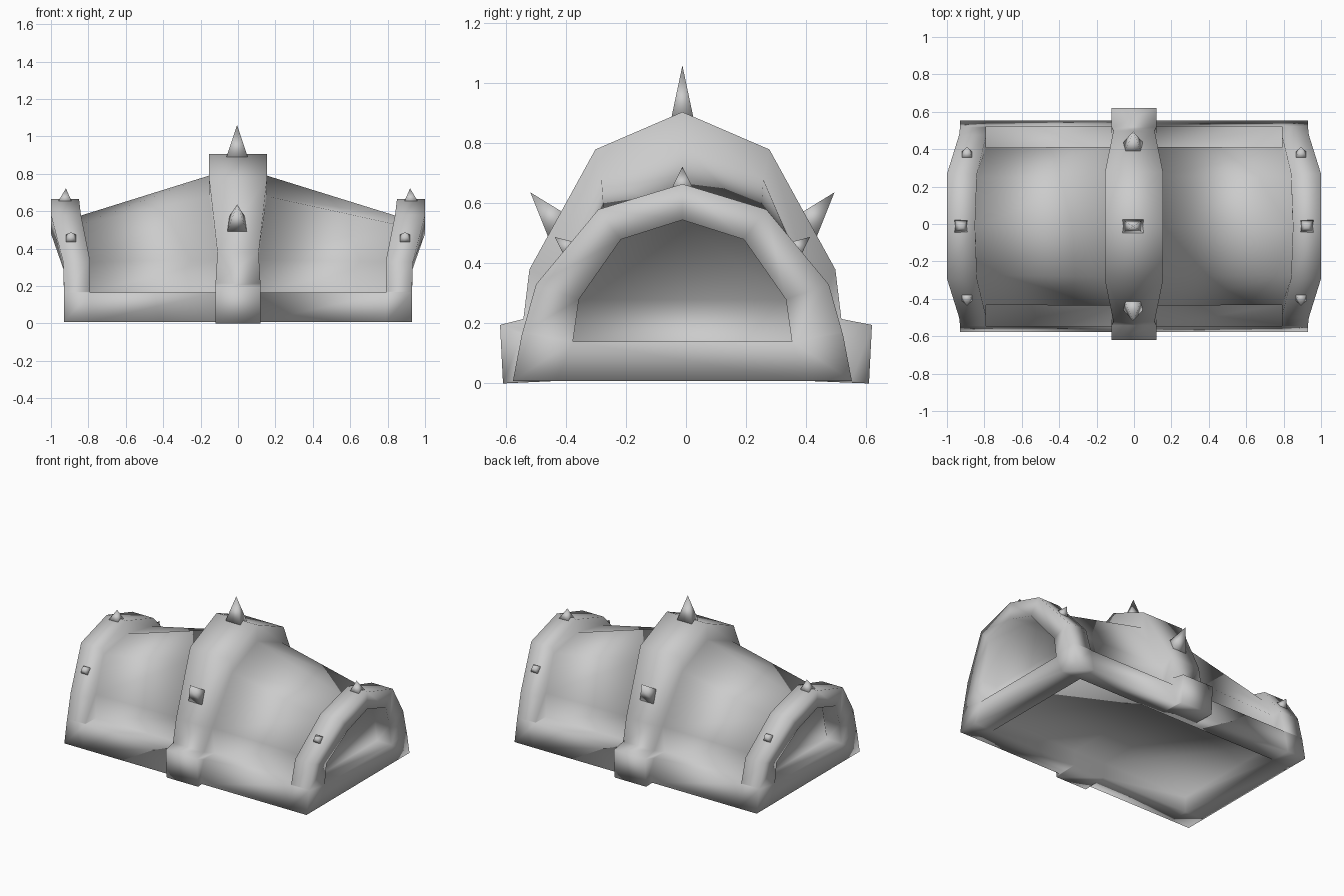
import bpy
import bmesh
from mathutils import Matrix, Vector

cube = bpy.data.objects.get("Cube")
if cube:
    bpy.data.objects.remove(cube, do_unlink=True)

grey = bpy.data.materials.new("plain_grey")
grey.use_nodes = True
COLOUR = (0.6, 0.6, 0.6, 1)
grey.diffuse_color = COLOUR
grey.node_tree.nodes["Principled BSDF"].inputs["Base Color"].default_value = COLOUR

Y_SHIFT = -0.012


def finish(bm, name):
    """Turn a bmesh into a smooth grey object."""
    bmesh.ops.recalc_face_normals(bm, faces=bm.faces)
    for f in bm.faces:
        f.smooth = True
    me = bpy.data.meshes.new(name)
    bm.to_mesh(me)
    bm.free()
    me.materials.append(grey)
    ob = bpy.data.objects.new(name, me)
    bpy.context.collection.objects.link(ob)
    return ob


# Half cross-sections (x, y, z): underside recess, rim, base, beam top,
# hull foot, side, shoulder, ridge
BAND = [(.12, .42, .11), (.12, .425, .008), (.12, .61, 0), (.12, .62, .195),
        (.12, .53, .215), (.11, .51, .38), (.155, .29, .78), (.155, 0, .905)]
HULL_MID = [(.12, .42, .11), (.12, .425, .008), (.12, .565, .008), (.12, .535, .165),
            (.12, .418, .165), (.11, .425, .34), (.155, .27, .68), (.155, 0, .79)]
HULL_END = [(.78, .42, .11), (.785, .425, .008), (.79, .565, .008), (.79, .535, .165),
            (.79, .418, .165), (.79, .42, .33), (.84, .26, .53), (.845, 0, .575)]
RIB_IN = [(.785, .425, .008), (.785, .425, .008), (.79, .565, .008), (.79, .535, .165),
          (.79, .533, .17), (.79, .488, .33), (.84, .28, .58), (.85, 0, .665)]
RIB_OUT = [(.93, .42, .008), (.93, .42, .008), (.93, .565, .008), (.93, .535, .165),
           (.93, .533, .17), (.935, .488, .33), (1, .28, .58), (1, 0, .665)]
OPENING = ([(.93, .365, .14)] * 5
           + [(.93, .345, .28), (1, .205, .48), (1, 0, .545)])
RECESS = [(x - .11, y, z) for x, y, z in OPENING]


def ring(bm, half, side):
    """Mirror a half section front to back into one closed loop."""
    def vert(x, y, z, s):
        return bm.verts.new((side * x, s * y + (Y_SHIFT if y < .6 else 0), z))
    return ([vert(*p, -1) for p in half]
            + [vert(*p, 1) for p in reversed(half[:-1])])


# Body: hull, end arches, base beams and middle band as one skin
bm = bmesh.new()
stations = [RECESS, OPENING, RIB_OUT, RIB_IN, HULL_END, HULL_MID, BAND]
rings = [ring(bm, s, -1) for s in stations]
rings += [ring(bm, s, 1) for s in reversed(stations)]
for a, b in zip(rings, rings[1:]):
    n = len(a)
    for i in range(n):
        j = (i + 1) % n
        bm.faces.new((a[i], a[j], b[j], b[i]))
for end in (rings[0], rings[-1]):
    bm.faces.new(end)
bmesh.ops.remove_doubles(bm, verts=bm.verts, dist=.0005)
finish(bm, "hall_body")


def spike(name, base, tip, wide, deep):
    """Four-sided spike from base to tip."""
    base, tip = Vector(base), Vector(tip)
    axis = tip - base
    bm = bmesh.new()
    bmesh.ops.create_cone(bm, cap_ends=True, segments=4, radius1=2 ** .5,
                          radius2=0, depth=1,
                          matrix=Matrix.Rotation(.7854, 4, 'Z'))
    bmesh.ops.remove_doubles(bm, verts=bm.verts, dist=.001)
    side = Vector((1, 0, 0))
    side = (side - axis * side.dot(axis) / axis.length_squared).normalized()
    up = axis.normalized()
    turn = Matrix((side, up.cross(side), up)).transposed().to_4x4()
    place = (Matrix.Translation((base + tip) / 2) @ turn
             @ Matrix.Diagonal((wide, deep, axis.length, 1)))
    bmesh.ops.transform(bm, matrix=place, verts=bm.verts)
    finish(bm, name)


# Spikes on the middle band
spike("band_top_spike", (-.005, Y_SHIFT, .88), (-.005, Y_SHIFT, 1.06), .06, .038)
for label, s in (("front", -1), ("back", 1)):
    spike(f"band_{label}_spike", (-.005, s * .4 + Y_SHIFT, .51),
          (-.005, s * .507 + Y_SHIFT, .637), .058, .055)

# Spikes on the end arches
for end, e in (("left", 1), ("right", -1)):
    spike(f"{end}_arch_top_spike", (e * .925, Y_SHIFT, .645),
          (e * .92, Y_SHIFT, .722), .04, .037)
    for label, s in (("front", -1), ("back", 1)):
        spike(f"{end}_arch_{label}_spike", (e * .893, s * .37 + Y_SHIFT, .443),
              (e * .893, s * .425 + Y_SHIFT, .488), .036, .033)
